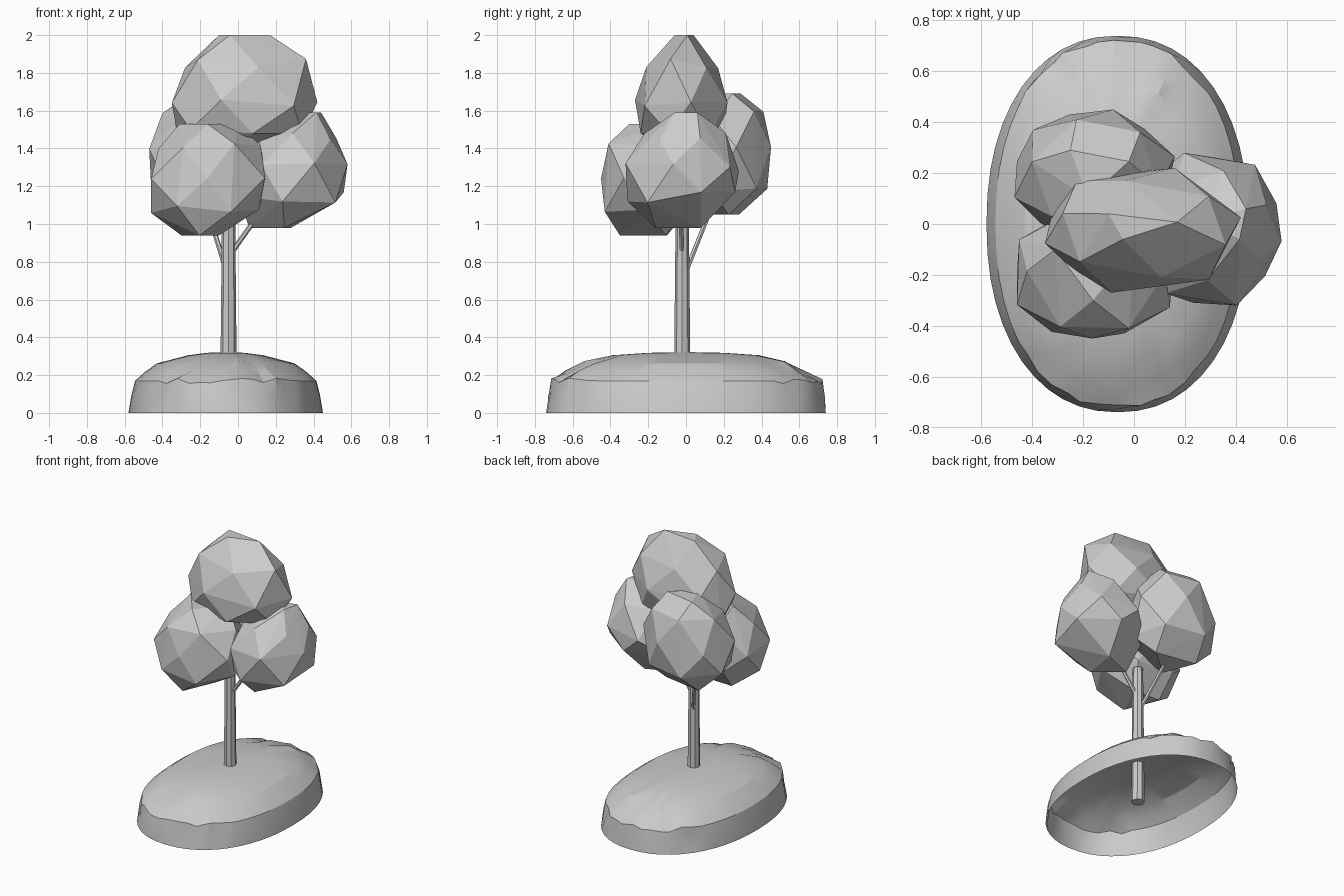
import bpy, bmesh, math, random
from mathutils import Vector

cube = bpy.data.objects.get("Cube")
if cube:
    bpy.data.objects.remove(cube, do_unlink=True)

random.seed(4)

# One neutral colour for everything
grey = bpy.data.materials.new("neutral_grey")
grey.use_nodes = True
tone = (0.6, 0.6, 0.6, 1)
grey.diffuse_color = tone
grey.node_tree.nodes["Principled BSDF"].inputs["Base Color"].default_value = tone


def finish(bm, name):
    bmesh.ops.recalc_face_normals(bm, faces=bm.faces[:])
    mesh = bpy.data.meshes.new(name)
    bm.to_mesh(mesh)
    bm.free()
    mesh.materials.append(grey)
    obj = bpy.data.objects.new(name, mesh)
    bpy.context.collection.objects.link(obj)
    return obj


def limb(name, start, end, r1, r2, sides):
    """Tapered straight stick between two points."""
    a, b = Vector(start), Vector(end)
    bm = bmesh.new()
    bmesh.ops.create_cone(bm, cap_ends=True, segments=sides, radius1=r1,
                          radius2=r2, depth=(b - a).length)
    turn = (b - a).to_track_quat('Z', 'Y')
    for v in bm.verts:
        v.co = turn @ v.co + (a + b) / 2
    finish(bm, name)


def fit(values, low, high):
    """Rescale values so that they run from low to high."""
    lo, hi = min(values), max(values)
    return [low + (v - lo) / (hi - lo) * (high - low) for v in values]


def leaf_clump(name, levels, phase):
    """Faceted hull over staggered rings, each (height, x range, y range)."""
    bm = bmesh.new()
    for i, (z, xs, ys) in enumerate(levels):
        sides = 3 if i in (0, len(levels) - 1) else 6
        angles = [phase + (k + i / 2) * math.tau / sides for k in range(sides)]
        px = fit([math.cos(a) for a in angles], *xs)
        py = fit([math.sin(a) for a in angles], *ys)
        for x, y in zip(px, py):
            bm.verts.new((x, y, z + random.uniform(-0.03, 0.03) * (sides == 6)))
    bmesh.ops.convex_hull(bm, input=bm.verts[:])
    loose = [v for v in bm.verts if not v.link_faces]
    bmesh.ops.delete(bm, geom=loose, context='VERTS')
    finish(bm, name)


# Hollow mound: rings of (x radius, y radius, height), open underneath
rings = [(0.515, 0.74, 0), (0.5, 0.738, 0.09), (0.48, 0.725, 0.17),
         (0.43, 0.65, 0.215), (0.365, 0.55, 0.262), (0.2, 0.39, 0.305),
         (0.1, 0.2, 0.318)]
SEGMENTS = 48
bm = bmesh.new()
rows = []
for level, (rx, ry, z) in enumerate(rings):
    row = []
    for k in range(SEGMENTS):
        t = math.tau * k / SEGMENTS
        c, s = math.cos(t), math.sin(t)
        x = math.copysign(abs(c) ** 0.91, c) * rx
        y = math.copysign(abs(s) ** 0.91, s) * ry
        p = Vector((x - 0.065, y, z))
        # chipped, uneven ends
        if abs(y) > 0.5 and 0 < level < 5:
            p += Vector((random.uniform(-1, 1), -math.copysign(random.random(), y),
                         random.uniform(-1, 1))) * 0.015
        row.append(bm.verts.new(p))
    rows.append(row)
for low, high in zip(rows, rows[1:]):
    for k in range(SEGMENTS):
        n = (k + 1) % SEGMENTS
        bm.faces.new((low[k], low[n], high[n], high[k]))
crown = bm.verts.new((-0.065, 0, 0.322))
for k in range(SEGMENTS):
    bm.faces.new((rows[-1][k], rows[-1][(k + 1) % SEGMENTS], crown))
mound = finish(bm, "ground_mound")
bpy.ops.object.select_all(action='DESELECT')
mound.select_set(True)
bpy.context.view_layer.objects.active = mound
bpy.ops.object.shade_smooth_by_angle(angle=math.radians(20))

# Trunk and branches
limb("trunk", (-0.05, -0.02, 0.03), (-0.05, -0.02, 1.05), 0.045, 0.035, 8)
limb("branch_back", (-0.06, 0, 0.75), (-0.17, 0.14, 1.1), 0.014, 0.012, 6)
limb("branch_left", (-0.04, -0.02, 0.84), (0.13, -0.03, 1.08), 0.014, 0.012, 6)

# Foliage
leaf_clump("foliage_top", [
    (2.0, (-0.1, 0.17), (-0.06, 0.04)),
    (1.85, (-0.28, 0.36), (-0.21, 0.17)),
    (1.65, (-0.35, 0.42), (-0.27, 0.22)),
    (1.49, (-0.32, 0.34), (-0.24, 0.2)),
    (1.41, (-0.15, 0.2), (-0.12, 0.1))], 0.2)
leaf_clump("foliage_front", [
    (1.53, (-0.31, 0.0), (-0.3, -0.1)),
    (1.4, (-0.42, 0.12), (-0.41, 0.03)),
    (1.23, (-0.46, 0.15), (-0.45, 0.06)),
    (1.07, (-0.46, 0.11), (-0.43, 0.02)),
    (0.94, (-0.3, -0.1), (-0.35, -0.1))], 0.5)
leaf_clump("foliage_left", [
    (1.59, (0.28, 0.44), (-0.06, 0.06)),
    (1.46, (0.12, 0.52), (-0.22, 0.21)),
    (1.31, (0.02, 0.58), (-0.32, 0.28)),
    (1.14, (0.0, 0.56), (-0.31, 0.26)),
    (0.98, (0.06, 0.28), (-0.16, 0.08))], 0.9)
leaf_clump("foliage_back", [
    (1.69, (-0.25, -0.02), (0.1, 0.29)),
    (1.57, (-0.4, 0.1), (-0.02, 0.41)),
    (1.38, (-0.47, 0.16), (-0.08, 0.45)),
    (1.2, (-0.46, 0.13), (-0.05, 0.43)),
    (1.05, (-0.3, 0.0), (0.05, 0.28))], 0.3)
